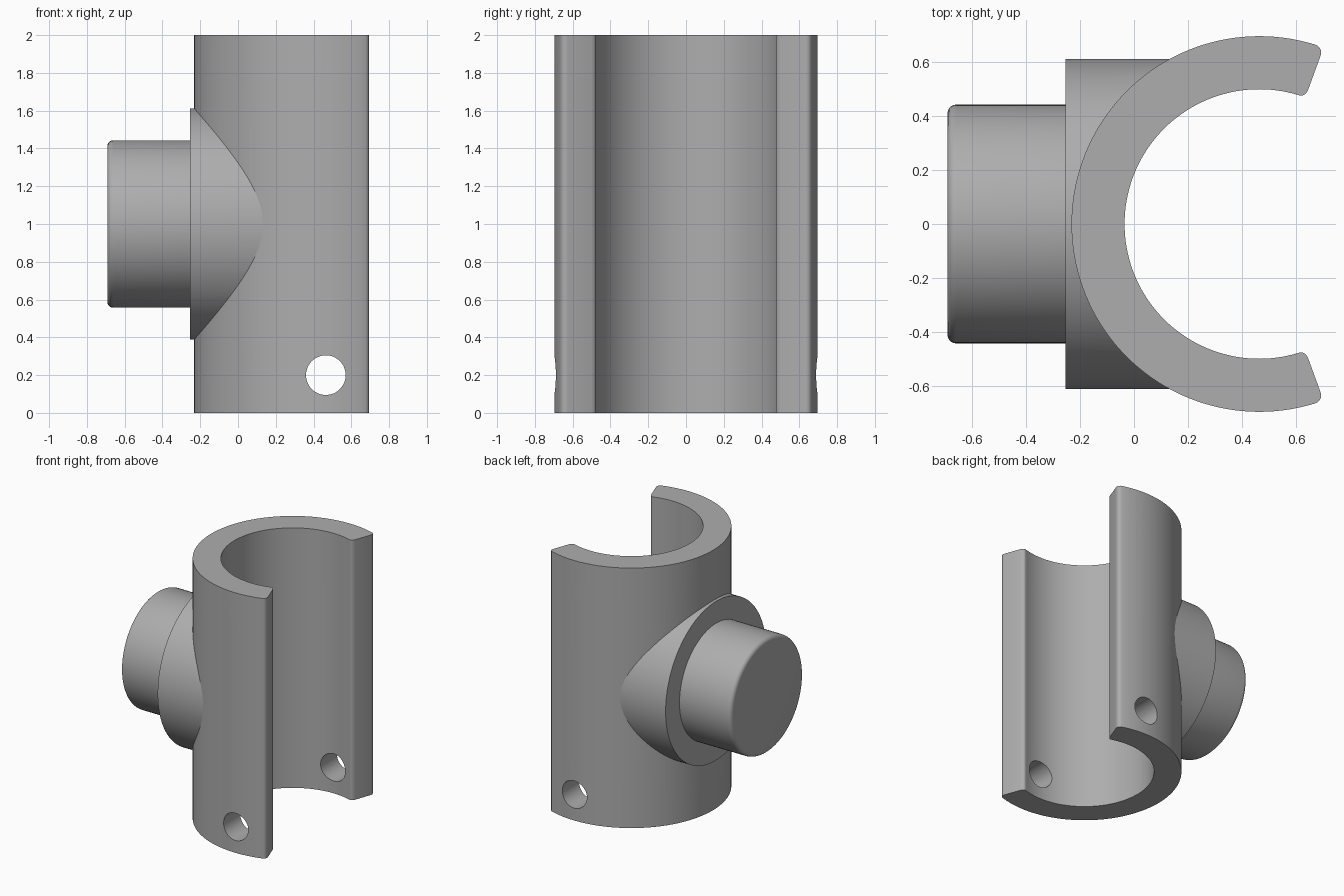
import bpy, bmesh
from math import cos, sin, radians, pi
from mathutils import Matrix, Vector

if "Cube" in bpy.data.objects:
    bpy.data.objects.remove(bpy.data.objects["Cube"], do_unlink=True)

CX, OUTER, INNER, HEIGHT = 0.465, 0.697, 0.5, 2.0
GREY = (0.42, 0.42, 0.42, 1)

mat = bpy.data.materials.new("plain grey")
mat.use_nodes = True
mat.diffuse_color = GREY
mat.node_tree.nodes["Principled BSDF"].inputs["Base Color"].default_value = GREY


def make(name, bm):
    bmesh.ops.recalc_face_normals(bm, faces=bm.faces)
    mesh = bpy.data.meshes.new(name)
    bm.to_mesh(mesh)
    bm.free()
    mesh.materials.append(mat)
    ob = bpy.data.objects.new(name, mesh)
    bpy.context.collection.objects.link(ob)
    return ob


def cylinder(name, radius, start, end, segments=96, round_start=0):
    """Closed cylinder between two points, optionally rounded at its start."""
    start, end = Vector(start), Vector(end)
    axis = end - start
    turn = axis.to_track_quat('Z', 'Y').to_matrix().to_4x4()
    bm = bmesh.new()
    bmesh.ops.create_cone(bm, cap_ends=True, segments=segments, radius1=radius,
                          radius2=radius, depth=axis.length)
    if round_start:
        rim = [e for e in bm.edges if all(v.co.z < 0 for v in e.verts)]
        bmesh.ops.bevel(bm, geom=rim, offset=round_start, segments=5,
                        profile=0.5, affect='EDGES')
    bm.transform(Matrix.Translation((start + end) / 2) @ turn)
    return make(name, bm)


def combine(target, tool, operation):
    mod = target.modifiers.new(operation.lower(), 'BOOLEAN')
    mod.operation, mod.solver, mod.object = operation, 'EXACT', tool
    bpy.context.view_layer.objects.active = target
    bpy.ops.object.modifier_apply(modifier=mod.name)
    bpy.data.objects.remove(tool, do_unlink=True)


# Open C-shaped sleeve with rounded lips
bm = bmesh.new()
steps = 88
angles = [radians(70 + 220 * i / steps) for i in range(steps + 1)]
ring = [(OUTER, a) for a in angles] + [(INNER, a) for a in reversed(angles)]
profile = bm.faces.new([bm.verts.new((CX + r * cos(a), r * sin(a), 0)) for r, a in ring])
grown = bmesh.ops.extrude_face_region(bm, geom=[profile])["geom"]
bmesh.ops.translate(bm, vec=(0, 0, HEIGHT),
                    verts=[g for g in grown if isinstance(g, bmesh.types.BMVert)])
lip_x = CX + INNER * cos(radians(70)) - 0.001
lips = [e for e in bm.edges
        if abs(e.verts[0].co.z - e.verts[1].co.z) > 1 and e.verts[0].co.x > lip_x
        and min(abs(e.verts[0].co.y - s * r * sin(radians(70)))
                for s in (-1, 1) for r in (INNER, OUTER)) < 0.001]
bmesh.ops.bevel(bm, geom=lips, offset=0.032, segments=5, profile=0.5,
                affect='EDGES', clamp_overlap=False)
sleeve = make("clamp_sleeve", bm)

# Round flange, hollowed so that it stays inside the sleeve wall
flange = cylinder("flange", 0.612, (-0.255, 0, 1), (0.2, 0, 1), 128)
core = cylinder("flange_core", 0.6, (CX, 0, -0.5), (CX, 0, 2.5))
combine(flange, core, 'DIFFERENCE')

# Stub with a rounded end
stub = cylinder("stub", 0.443, (-0.692, 0, 1), (-0.2, 0, 1), 96, 0.032)
combine(flange, stub, 'UNION')
combine(sleeve, flange, 'UNION')

# Cross holes through both arms
for z in (0.2, 1.8):
    hole = cylinder("hole_cutter", 0.105, (CX, -1, z), (CX, 1, z), 48)
    combine(sleeve, hole, 'DIFFERENCE')

bpy.ops.object.select_all(action='DESELECT')
sleeve.select_set(True)
bpy.context.view_layer.objects.active = sleeve
bpy.ops.object.shade_smooth_by_angle(angle=radians(25))
